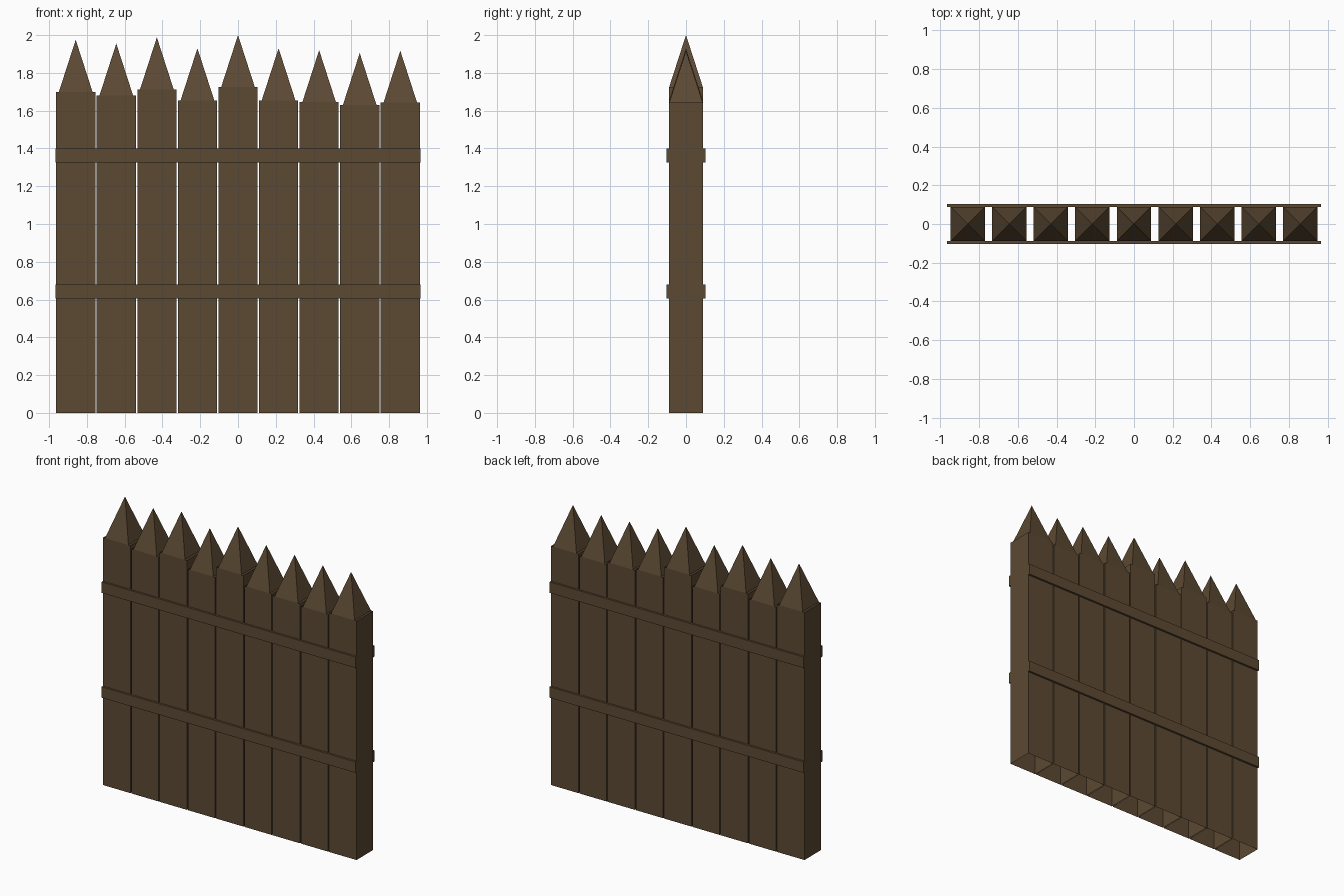
import bpy, bmesh

if "Cube" in bpy.data.objects:
    bpy.data.objects.remove(bpy.data.objects["Cube"])

wood = bpy.data.materials.new("brown wood")
wood.diffuse_color = (0.107, 0.067, 0.033, 1)
wood.use_nodes = True
wood.node_tree.nodes["Principled BSDF"].inputs["Base Color"].default_value = wood.diffuse_color

PITCH, HALF_W, HALF_D, TIP_H = 0.2148, 0.1035, 0.089, 0.275
TIPS = [1.975, 1.955, 1.988, 1.93, 2.0, 1.93, 1.92, 1.905, 1.917]


def finish(bm, name):
    bmesh.ops.recalc_face_normals(bm, faces=bm.faces)
    mesh = bpy.data.meshes.new(name)
    bm.to_mesh(mesh)
    bm.free()
    mesh.materials.append(wood)
    obj = bpy.data.objects.new(name, mesh)
    bpy.context.collection.objects.link(obj)


def ring(bm, x, half_w, half_d, z):
    return [bm.verts.new((x + sx * half_w, sy * half_d, z))
            for sx, sy in ((-1, -1), (1, -1), (1, 1), (-1, 1))]


# Stakes: open-ended square sleeves
def stake(i, x, z):
    bm = bmesh.new()
    low, high = ring(bm, x, HALF_W, HALF_D, 0), ring(bm, x, HALF_W, HALF_D, z)
    for k in range(4):
        n = (k + 1) % 4
        bm.faces.new((low[k], low[n], high[n], high[k]))
    finish(bm, f"stake_{i + 1}")


# Points: four-sided spikes, slightly narrower than the stakes
def point(i, x, z):
    bm = bmesh.new()
    base = ring(bm, x, HALF_D, HALF_D, z)
    tip = bm.verts.new((x, 0, z + TIP_H))
    for k in range(4):
        bm.faces.new((base[k], base[(k + 1) % 4], tip))
    finish(bm, f"stake_point_{i + 1}")


# Rails: flat planks across both sides
def rail(name, y, z):
    bm = bmesh.new()
    bmesh.ops.create_cube(bm, size=1)
    bmesh.ops.scale(bm, vec=(1.93, 0.016, 0.075), verts=bm.verts)
    bmesh.ops.translate(bm, vec=(0, y, z), verts=bm.verts)
    finish(bm, name)


for i, top in enumerate(TIPS):
    x = (i - 4) * PITCH
    stake(i, x, top - TIP_H)
    point(i, x, top - TIP_H)

for side, y in (("front", -0.095), ("back", 0.095)):
    for level, z in (("lower", 0.6425), ("upper", 1.3625)):
        rail(f"{side}_{level}_rail", y, z)
